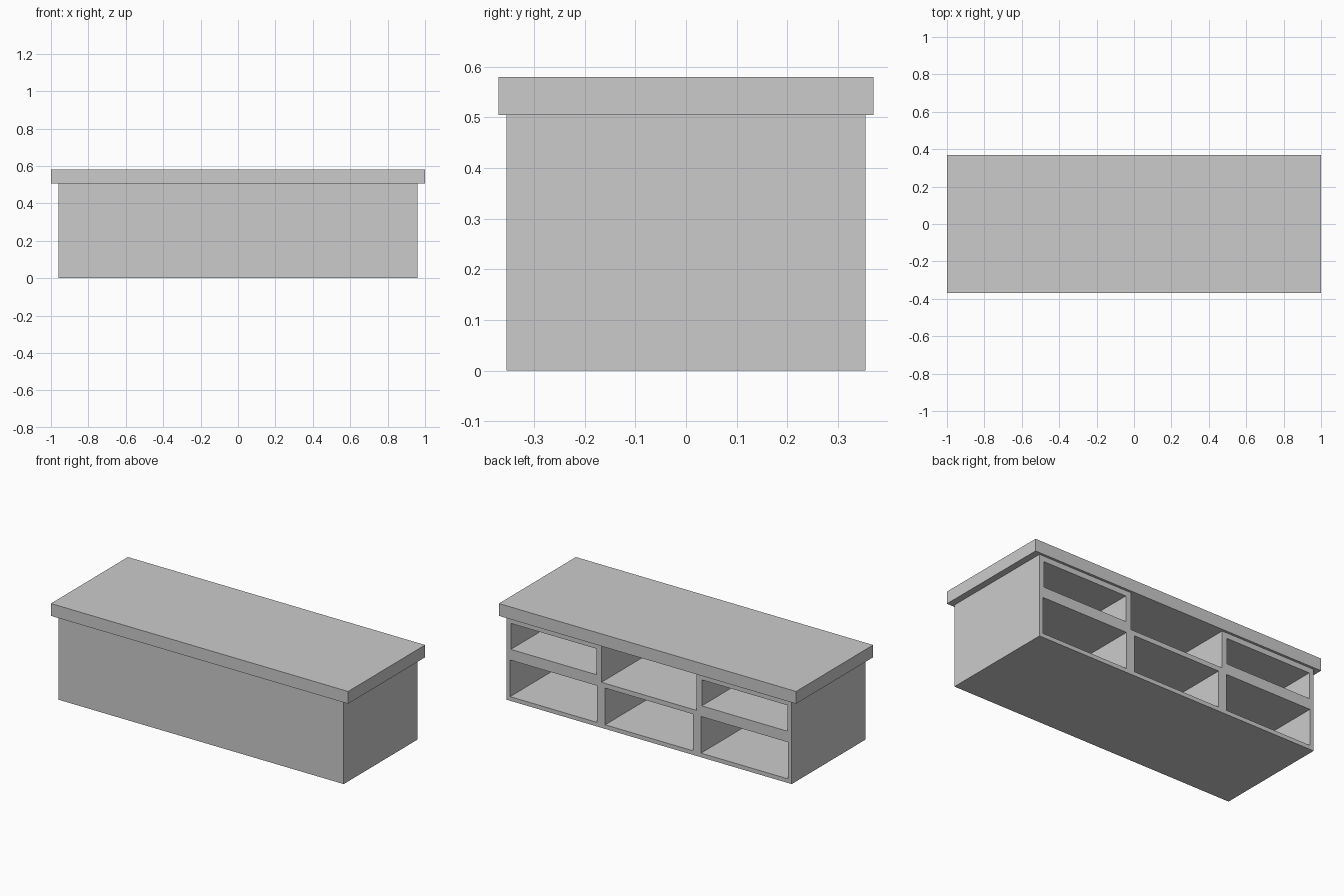
import bpy

if "Cube" in bpy.data.objects:
    bpy.data.objects.remove(bpy.data.objects["Cube"])


def box(name, x0, x1, y0, y1, z0, z1):
    bpy.ops.mesh.primitive_cube_add(size=1, location=((x0 + x1) / 2, (y0 + y1) / 2, (z0 + z1) / 2))
    ob = bpy.context.object
    ob.name = name
    ob.scale = (x1 - x0, y1 - y0, z1 - z0)
    bpy.ops.object.transform_apply(location=False, rotation=False, scale=True)
    return ob


HALF_DEPTH = 0.355
BODY_TOP = 0.505
FRONT_PANEL = 0.03

# Overhanging counter slab
box("counter_top", -1.0, 1.0, -0.37, 0.37, BODY_TOP, 0.58)

# Cabinet body, solid before the compartments are cut
body = box("cabinet_body", -0.96, 0.96, -HALF_DEPTH, HALF_DEPTH, 0.0, BODY_TOP)

# Compartments open at the back: x range, z range
openings = [
    (-0.295, 0.295, 0.025, 0.248),   # lower middle
    (-0.32, 0.32, 0.277, 0.60),      # upper middle, reaches the slab
]
for s in (-1, 1):
    for a, b, z0, z1 in ((0.35, 0.935, 0.025, 0.248), (0.355, 0.93, 0.314, 0.472)):
        x0, x1 = sorted((s * a, s * b))
        openings.append((x0, x1, z0, z1))

for i, (x0, x1, z0, z1) in enumerate(openings):
    cutter = box(f"compartment_cutter_{i}", x0, x1, -HALF_DEPTH + FRONT_PANEL, 0.5, z0, z1)
    mod = body.modifiers.new("compartment", 'BOOLEAN')
    mod.operation = 'DIFFERENCE'
    mod.solver = 'EXACT'
    mod.object = cutter
    bpy.context.view_layer.objects.active = body
    bpy.ops.object.modifier_apply(modifier=mod.name)
    bpy.data.objects.remove(cutter, do_unlink=True)
